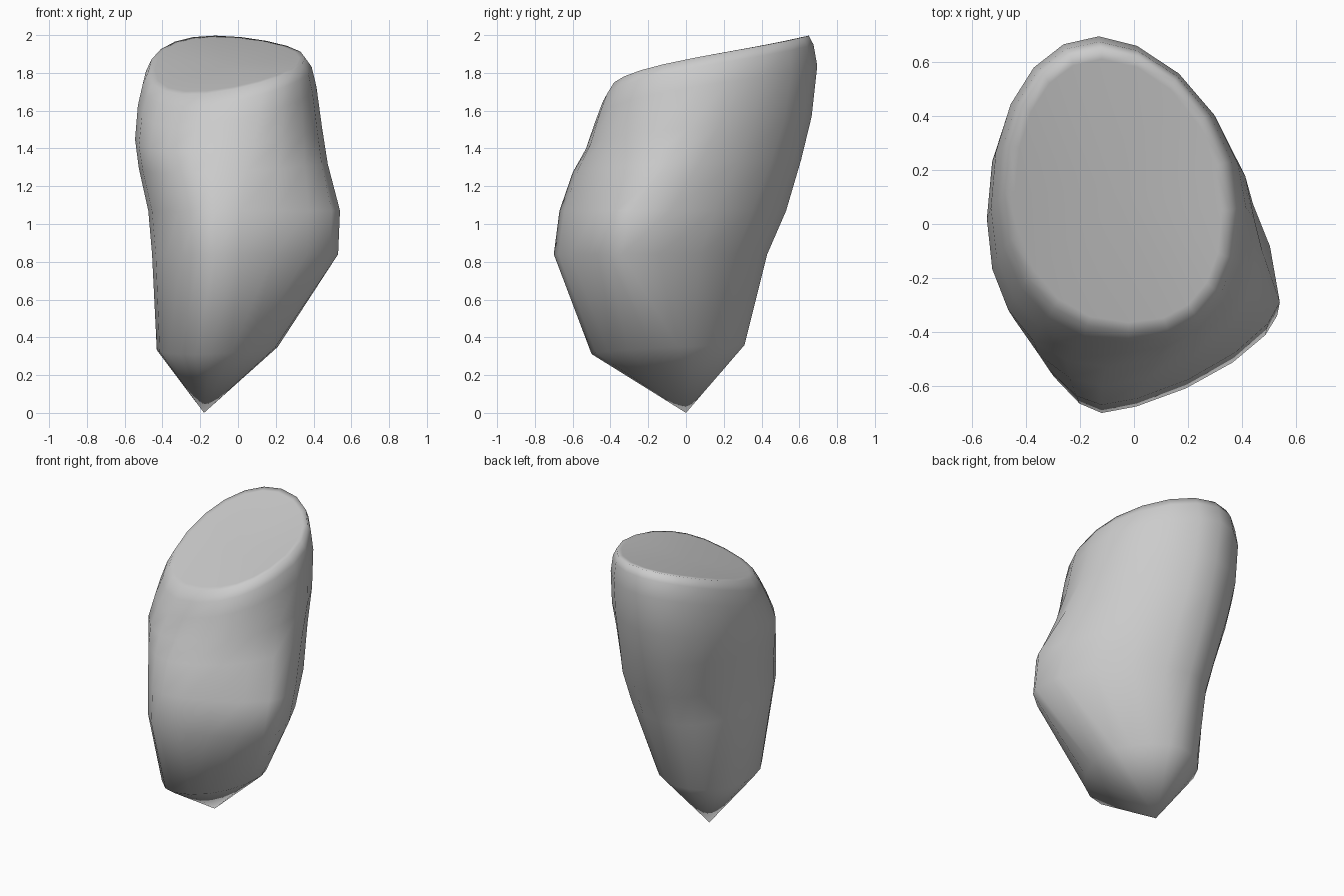
import bpy, bmesh
from math import cos, sin, pi

if "Cube" in bpy.data.objects:
    bpy.data.objects.remove(bpy.data.objects["Cube"])

SEGMENTS = 20          # points around each cross-section (multiple of 4)

# Cross-sections from the base up:
# height, tilt, right(x, y), back(x, y), left(x, y), front(x, y),
# pinch back right, pinch front left, pinch front right
SECTIONS = [
    (0.345, 0.2, (0.21, -0.04), (-0.13, 0.31), (-0.43, -0.02), (-0.15, -0.50), 1.25, 1.1, 1.0),
    (0.84, 0.0, (0.53, -0.34), (-0.10, 0.43), (-0.455, -0.10), (-0.12, -0.70), 1.17, 1.2, 1.38),
    (1.07, 0.0, (0.54, -0.29), (-0.10, 0.53), (-0.475, -0.06), (-0.12, -0.67), 1.17, 1.13, 1.35),
    (1.31, 0.2, (0.475, -0.10), (-0.11, 0.61), (-0.525, -0.02), (-0.12, -0.60), 1.2, 1.05, 1.08),
    (1.48, 0.5, (0.445, 0.02), (-0.12, 0.665), (-0.545, 0.02), (-0.10, -0.53), 1.2, 0.92, 0.92),
    (1.67, 0.9, (0.415, 0.06), (-0.13, 0.695), (-0.53, 0.06), (-0.06, -0.48), 1.15, 0.92, 0.87),
    (1.77, 1.0, (0.39, 0.06), (-0.13, 0.675), (-0.505, 0.09), (-0.02, -0.44), 1.1, 0.92, 0.85),
    (1.825, 1.0, (0.355, 0.05), (-0.12, 0.65), (-0.475, 0.12), (-0.02, -0.40), 1.05, 0.92, 0.83),
    (1.828, 1.0, (0.325, 0.05), (-0.12, 0.61), (-0.44, 0.12), (-0.02, -0.365), 1.05, 0.92, 0.83),
]


def section_points(z, tilt, right, back, left, front, pinch_br, pinch_fl, pinch_fr):
    """Closed outline made of four quarter curves joining the extreme points."""
    quarters = [(right, back, pinch_br, True), (back, left, 0.95, False),
                (left, front, pinch_fl, True), (front, right, pinch_fr, False)]
    n = SEGMENTS // 4
    points = []
    for a, b, p, from_side in quarters:
        for i in range(n):
            t = i / n * pi / 2
            u, v = cos(t) ** p, sin(t) ** p
            if from_side:
                x, y = b[0] + (a[0] - b[0]) * u, a[1] + (b[1] - a[1]) * v
            else:
                x, y = a[0] + (b[0] - a[0]) * v, b[1] + (a[1] - b[1]) * u
            # the top leans back and right, with a slight twist
            points.append((x, y, z + tilt * (0.13 * x + 0.265 * y - 0.2 * x * y)))
    return points


# Stone: pointed base, lofted body, tilted top
bm = bmesh.new()
rings = [[bm.verts.new(p) for p in section_points(*s)] for s in SECTIONS]
tip = bm.verts.new((-0.18, 0.0, 0.0))
top = bm.verts.new((-0.07, 0.12, 1.845))
for i in range(SEGMENTS):
    j = (i + 1) % SEGMENTS
    bm.faces.new((tip, rings[0][j], rings[0][i]))
    for low, high in zip(rings, rings[1:]):
        bm.faces.new((low[i], low[j], high[j], high[i]))
    bm.faces.new((rings[-1][i], rings[-1][j], top))
bmesh.ops.recalc_face_normals(bm, faces=bm.faces)

mesh = bpy.data.meshes.new("stone")
bm.to_mesh(mesh)
bm.free()
mesh.shade_smooth()
stone = bpy.data.objects.new("stone", mesh)
bpy.context.collection.objects.link(stone)
